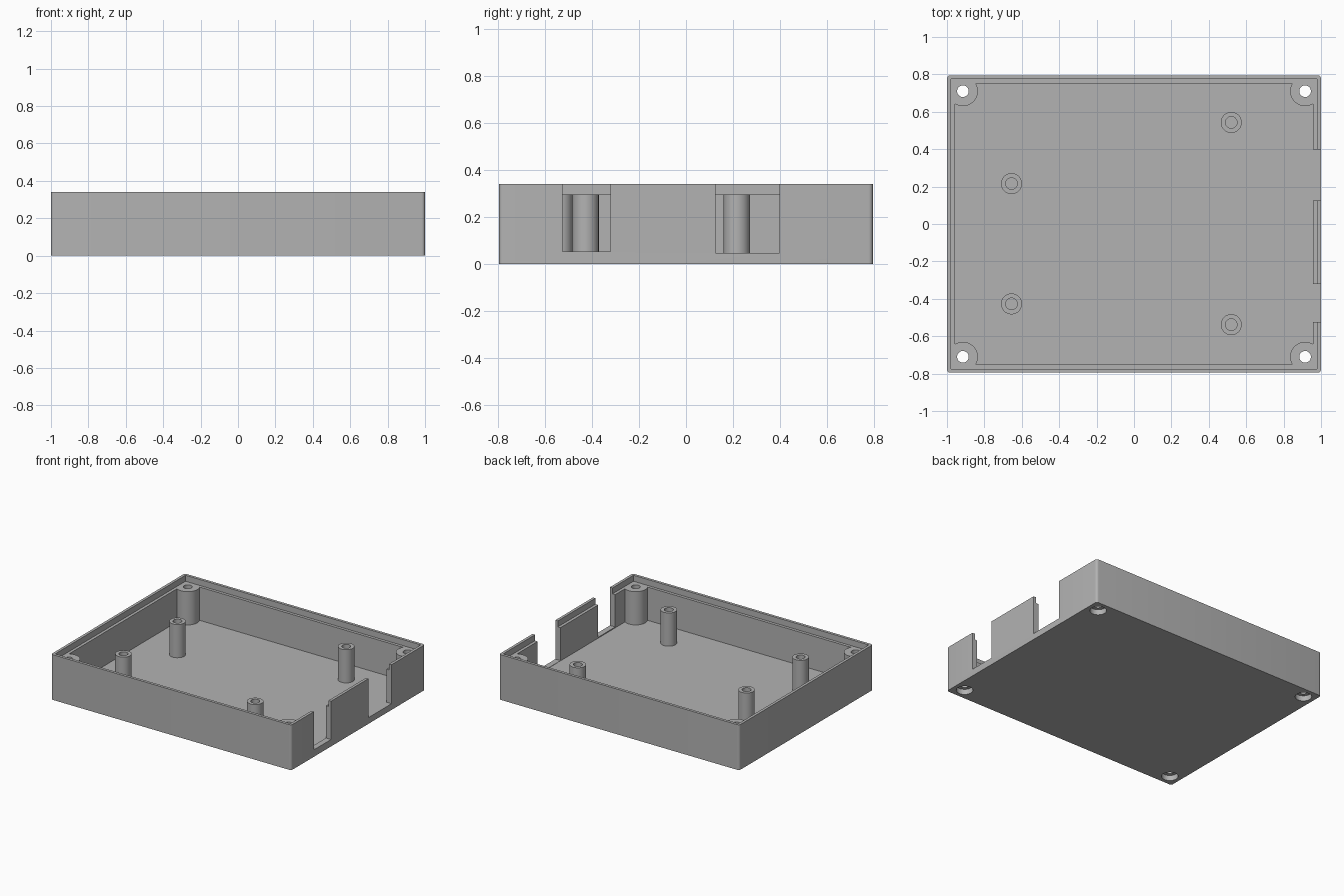
import bpy, bmesh
from math import radians
from mathutils import Matrix

if "Cube" in bpy.data.objects:
    bpy.data.objects.remove(bpy.data.objects["Cube"])

# Overall sizes
HX, HY, HEIGHT = 1.0, 0.795, 0.34
FLOOR, LEDGE = 0.045, 0.295
WALL, LIP = 0.043, 0.021
BOSS_X, BOSS_Y = 0.915, 0.71

grey = bpy.data.materials.new("plain_grey")
grey.use_nodes = True
colour = (0.45, 0.45, 0.45, 1)
grey.diffuse_color = colour
grey.node_tree.nodes["Principled BSDF"].inputs["Base Color"].default_value = colour


def finish(name, bm):
    mesh = bpy.data.meshes.new(name)
    bm.to_mesh(mesh)
    bm.free()
    mesh.materials.append(grey)
    obj = bpy.data.objects.new(name, mesh)
    bpy.context.collection.objects.link(obj)
    return obj


def box(name, x, y, z, corner=0):
    """Box from (min, max) ranges, with optional rounded upright edges."""
    bm = bmesh.new()
    bmesh.ops.create_cube(bm, size=1)
    for v in bm.verts:
        v.co = [r[0] if c < 0 else r[1] for c, r in zip(v.co, (x, y, z))]
    if corner:
        upright = [e for e in bm.edges if abs(e.verts[0].co.z - e.verts[1].co.z) > 0.01]
        bmesh.ops.bevel(bm, geom=upright, offset=corner, segments=5,
                        profile=0.5, affect='EDGES')
    return finish(name, bm)


def cylinders(name, places, radius, z0, z1):
    bm = bmesh.new()
    for x, y in places:
        bmesh.ops.create_cone(bm, cap_ends=True, segments=48, radius1=radius,
                              radius2=radius, depth=z1 - z0,
                              matrix=Matrix.Translation((x, y, (z0 + z1) / 2)))
    return finish(name, bm)


def combine(target, tool, operation):
    """Apply a boolean and discard the tool."""
    tool.hide_render = True
    mod = target.modifiers.new("shape", 'BOOLEAN')
    mod.operation, mod.object, mod.solver = operation, tool, 'EXACT'
    graph = bpy.context.evaluated_depsgraph_get()
    mesh = bpy.data.meshes.new_from_object(target.evaluated_get(graph))
    target.modifiers.clear()
    target.data = mesh
    bpy.data.objects.remove(tool)


def smooth(obj):
    bpy.ops.object.select_all(action='DESELECT')
    obj.select_set(True)
    bpy.context.view_layer.objects.active = obj
    bpy.ops.object.shade_smooth_by_angle(angle=radians(30))


def centred(half, inset):
    return (inset - half, half - inset)


# Tray with hollow interior
tray = box("tray", (-HX, HX), (-HY, HY), (0, HEIGHT), corner=0.018)
combine(tray, box("cavity", centred(HX, WALL), centred(HY, WALL), (FLOOR, 1)), 'DIFFERENCE')

# Corner screw bosses, trimmed level with the stepped rim
corners = [(sx * BOSS_X, sy * BOSS_Y) for sx in (-1, 1) for sy in (-1, 1)]
combine(tray, cylinders("bosses", corners, 0.08, 0.02, LEDGE + 0.02), 'UNION')
combine(tray, box("rim_step", centred(HX, LIP), centred(HY, LIP), (LEDGE, 1)), 'DIFFERENCE')

# Connector openings in the left wall
for y, bottom in (((-0.525, -0.322), 0.052), ((0.125, 0.397), 0.047)):
    combine(tray, box("opening", (0.94, 1.1), y, (bottom, 1)), 'DIFFERENCE')

# Screw holes and recessed heads underneath
combine(tray, cylinders("screw_holes", corners, 0.031, -0.1, 0.5), 'DIFFERENCE')
combine(tray, cylinders("head_recesses", corners, 0.057, -0.1, 0.04), 'DIFFERENCE')
smooth(tray)

# Hollow board standoffs
for i, place in enumerate([(0.52, 0.543), (0.52, -0.538), (-0.655, 0.216), (-0.655, -0.427)]):
    post = cylinders(f"standoff_{i + 1}", [place], 0.056, FLOOR - 0.005, LEDGE)
    combine(post, cylinders("bore", [place], 0.031, FLOOR + 0.005, 1), 'DIFFERENCE')
    smooth(post)
